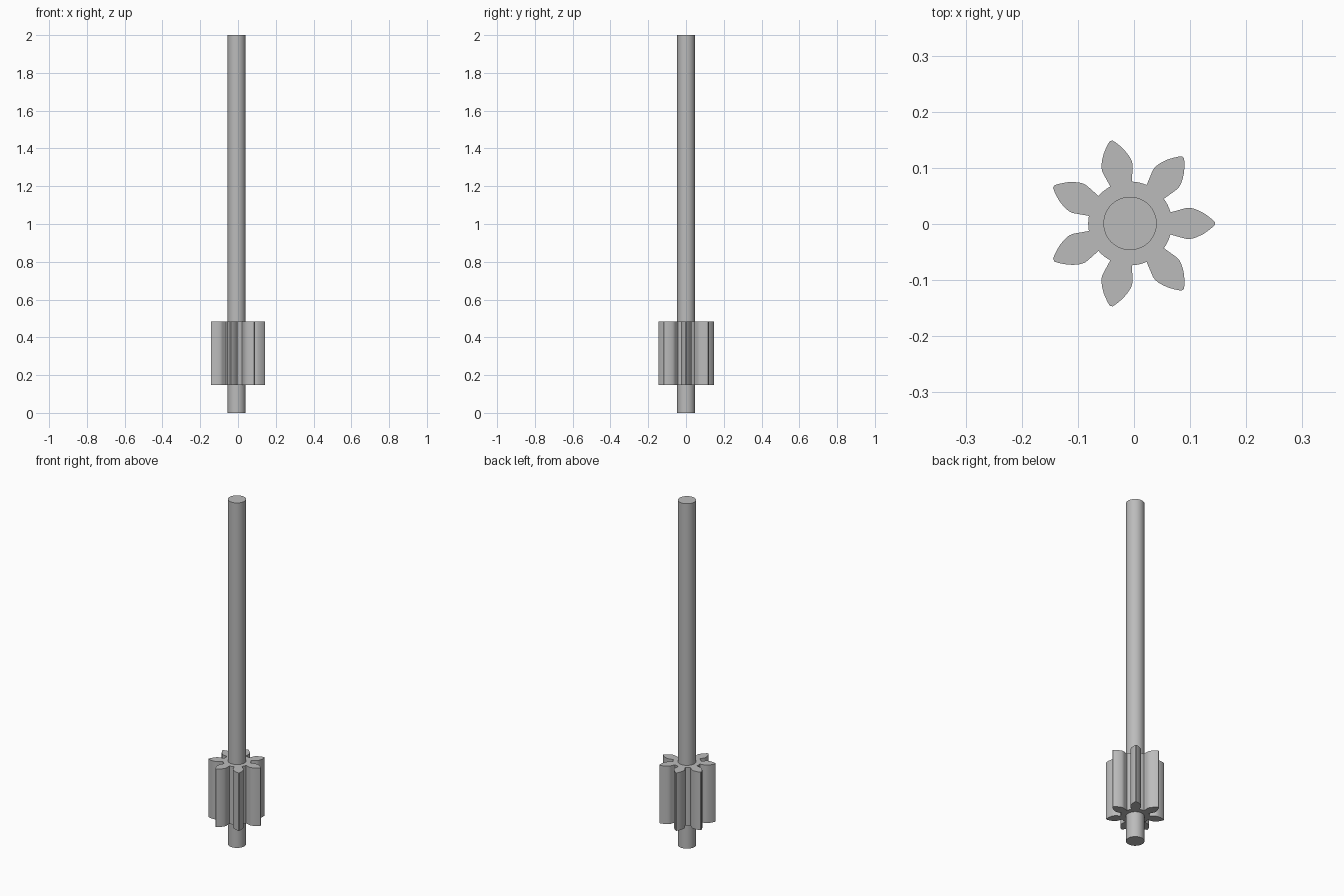
import bpy, bmesh, math

if "Cube" in bpy.data.objects:
    bpy.data.objects.remove(bpy.data.objects["Cube"])

CX, CY = -0.007, 0.001      # axis of the shaft
TEETH = 7

steel = bpy.data.materials.new("grey steel")
steel.diffuse_color = (0.5, 0.5, 0.5, 1)
steel.use_nodes = True
steel.node_tree.nodes["Principled BSDF"].inputs["Base Color"].default_value = steel.diffuse_color


def prism(name, outline, z0, z1, angle):
    """Extrude a closed outline straight up, with sharp end caps."""
    bm = bmesh.new()
    low = [bm.verts.new((x + CX, y + CY, z0)) for x, y in outline]
    high = [bm.verts.new((x + CX, y + CY, z1)) for x, y in outline]
    n = len(outline)
    for i in range(n):
        j = (i + 1) % n
        bm.faces.new((low[i], low[j], high[j], high[i]))
    bm.faces.new(high)
    bm.faces.new(low[::-1])
    mesh = bpy.data.meshes.new(name)
    bm.to_mesh(mesh)
    bm.free()
    mesh.materials.append(steel)
    obj = bpy.data.objects.new(name, mesh)
    bpy.context.collection.objects.link(obj)
    bpy.ops.object.select_all(action='DESELECT')
    obj.select_set(True)
    bpy.context.view_layer.objects.active = obj
    bpy.ops.object.shade_smooth_by_angle(angle=math.radians(angle))
    return obj


# Long round shaft
SIDES = 64
circle = [(0.0475 * math.cos(2 * math.pi * i / SIDES),
           0.0475 * math.sin(2 * math.pi * i / SIDES)) for i in range(SIDES)]
prism("shaft", circle, 0.0, 2.0, 30)

# Pinion: one half tooth flank (root to tip), mirrored and repeated
flank = [(0.072, 0.0197), (0.095, 0.0262), (0.101, 0.0277), (0.107, 0.0277),
         (0.114, 0.0262), (0.122, 0.0230), (0.131, 0.0186), (0.139, 0.0130),
         (0.146, 0.0075), (0.151, 0.0025)]
tooth = [(x, -y) for x, y in flank] + [(x, y) for x, y in reversed(flank)]
# Root arc between neighbouring teeth
step = 2 * math.pi / TEETH
root_r = math.hypot(*flank[0])
root_a = math.atan2(flank[0][1], flank[0][0])
for k in range(1, 4):
    a = root_a + (step - 2 * root_a) * k / 4
    tooth.append((root_r * math.cos(a), root_r * math.sin(a)))

gear = []
for t in range(TEETH):
    c, s = math.cos(t * step), math.sin(t * step)
    gear += [(x * c - y * s, x * s + y * c) for x, y in tooth]
prism("pinion_gear", gear, 0.147, 0.483, 25)
